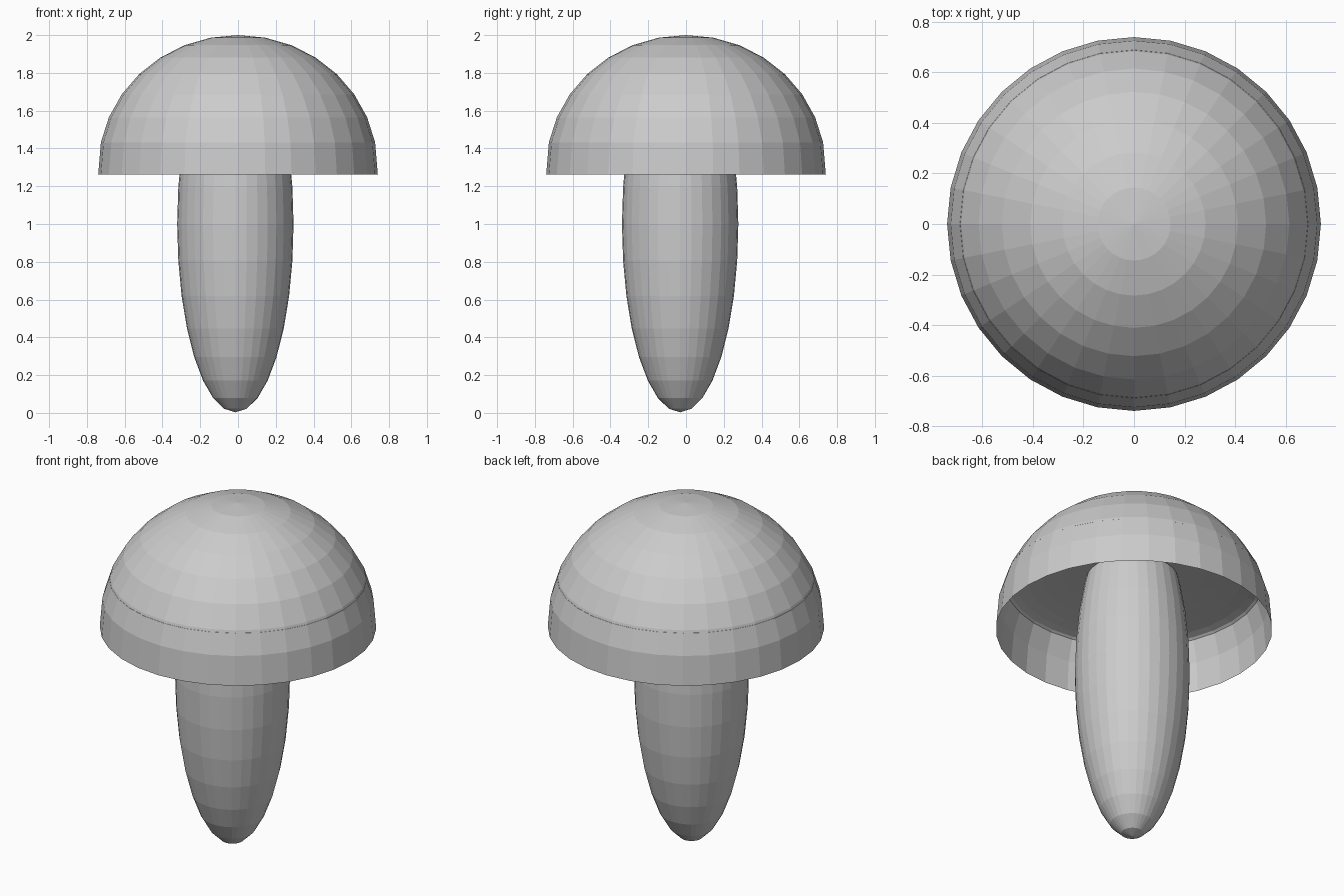
import bpy, bmesh

if "Cube" in bpy.data.objects:
    bpy.data.objects.remove(bpy.data.objects["Cube"])

SEGMENTS, RINGS = 32, 16


def ball(name, radius, half_height, centre):
    """Flat-shaded UV sphere stretched to an ellipsoid."""
    bpy.ops.mesh.primitive_uv_sphere_add(segments=SEGMENTS, ring_count=RINGS, radius=1)
    ob = bpy.context.object
    ob.name = name
    for v in ob.data.vertices:
        v.co.x = v.co.x * radius + centre[0]
        v.co.y = v.co.y * radius + centre[1]
        v.co.z = v.co.z * half_height + centre[2]
    return ob


def dome(name, radius, half_height, base_z, rim_drop=0.0):
    """Open upper half of a ball, with its rim lowered by rim_drop."""
    ob = ball(name, radius, half_height, (0, 0, base_z))
    bm = bmesh.new()
    bm.from_mesh(ob.data)
    eps = half_height * 0.02
    bmesh.ops.delete(bm, geom=[v for v in bm.verts if v.co.z < base_z - eps],
                     context='VERTS')
    for v in bm.verts:
        if v.co.z < base_z + eps:
            v.co.z -= rim_drop
    bm.to_mesh(ob.data)
    bm.free()
    return ob


# Stem: long ellipsoid, slightly off centre
ball("stem", 0.308, 0.997, (-0.014, -0.031, 1.0))

# Cap: open shell with the rim pulled down a little
dome("cap", 0.74, 0.705, 1.295, rim_drop=0.032)

# Gill plate: shallow dome closing the cap, its edge just showing outside
dome("gill_plate", 0.689, 0.05, 1.55)
